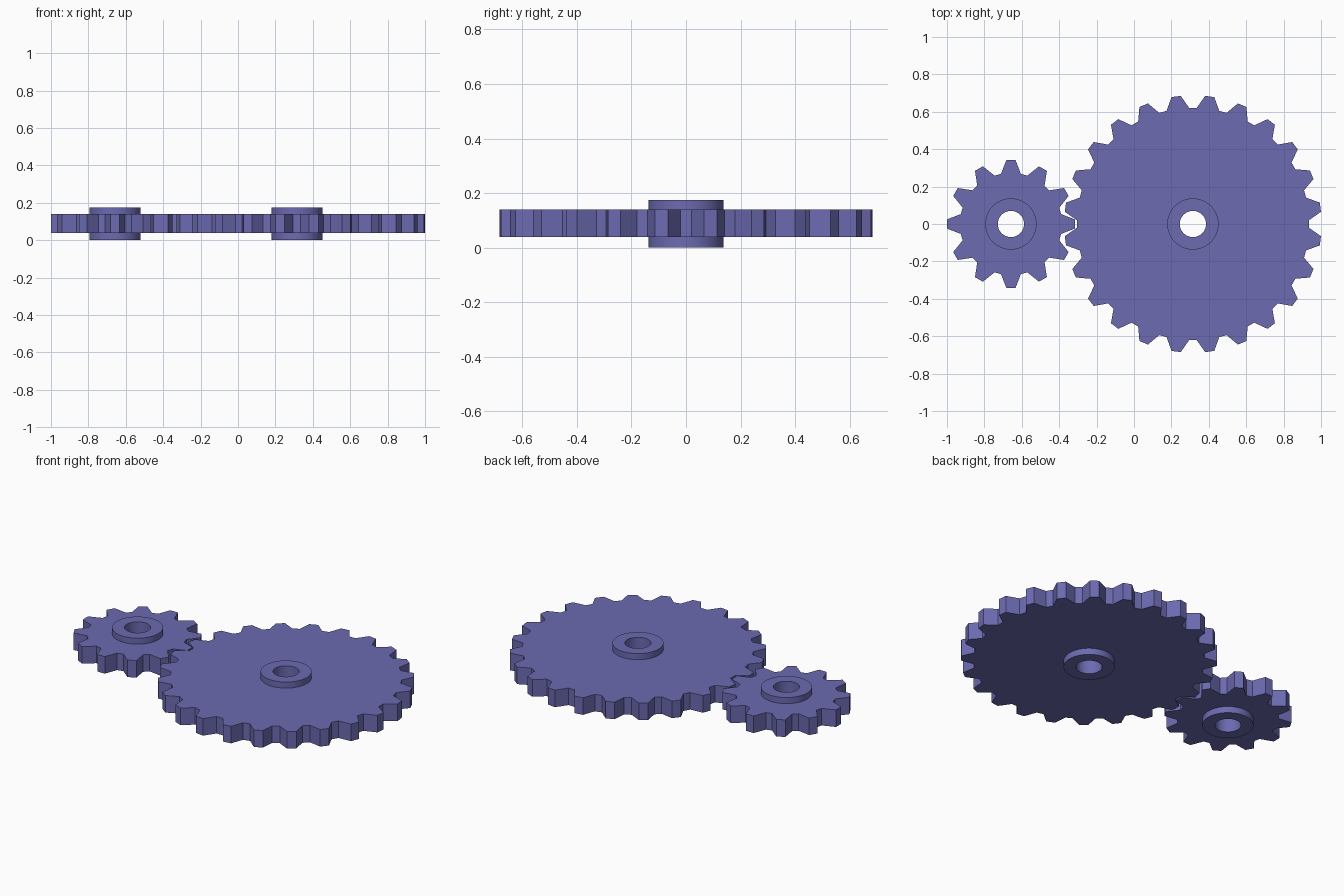
import bpy, bmesh
from math import sin, cos, radians, tau

cube = bpy.data.objects.get("Cube")
if cube:
    bpy.data.objects.remove(cube, do_unlink=True)

# One flat colour for everything
violet = bpy.data.materials.new("muted violet")
violet.use_nodes = True
COLOUR = (0.15, 0.145, 0.44, 1)
violet.diffuse_color = COLOUR
violet.node_tree.nodes["Principled BSDF"].inputs["Base Color"].default_value = COLOUR

HUB_R, BORE_R = 0.137, 0.07
HUB_Z = (0.0, 0.175)
DISC_Z = (0.038, 0.139)


def loop(bm, points, z):
    """Closed ring of vertices from (radius, angle) pairs."""
    return [bm.verts.new((r * cos(a), r * sin(a), z)) for r, a in points]


def bridge(bm, a, b):
    """Quads between two rings of equal length."""
    n = len(a)
    for i in range(n):
        j = (i + 1) % n
        bm.faces.new((a[i], a[j], b[j], b[i]))


def build(name, x, outer, inner, z_range):
    """Flat ring with the given outer and inner outlines, closed all round."""
    bm = bmesh.new()
    z0, z1 = z_range
    rings = [loop(bm, outer, z0), loop(bm, outer, z1),
             loop(bm, inner, z1), loop(bm, inner, z0)]
    for i in range(4):
        bridge(bm, rings[i], rings[(i + 1) % 4])
    bmesh.ops.recalc_face_normals(bm, faces=bm.faces)
    mesh = bpy.data.meshes.new(name)
    bm.to_mesh(mesh)
    bm.free()
    mesh.materials.append(violet)
    obj = bpy.data.objects.new(name, mesh)
    obj.location.x = x
    bpy.context.collection.objects.link(obj)
    bpy.ops.object.select_all(action='DESELECT')
    obj.select_set(True)
    bpy.context.view_layer.objects.active = obj
    bpy.ops.object.shade_smooth_by_angle(angle=radians(25))


def gear(name, x, teeth, tip_r, root_r, tip_half, phase):
    step = tau / teeth
    root_half = step * 0.375
    tip_half = radians(tip_half)
    # Four outline points per tooth: root, tip, tip, root
    outline = []
    for i in range(teeth):
        a = phase * step + i * step
        outline += [(root_r, a - root_half), (tip_r, a - tip_half),
                    (tip_r, a + tip_half), (root_r, a + root_half)]
    # Toothed disc fitted round the hub
    build(name + "_toothed_disc", x, outline,
          [(HUB_R - 0.002, a) for r, a in outline], DISC_Z)
    # Raised hub with a through bore
    angles = [i * tau / 64 for i in range(64)]
    build(name + "_hub", x, [(HUB_R, a) for a in angles],
          [(BORE_R, a) for a in angles], HUB_Z)


gear("small_gear", -0.658, 12, 0.343, 0.273, 4.1, 0)
gear("large_gear", 0.315, 24, 0.688, 0.621, 2.06, 0.5)
